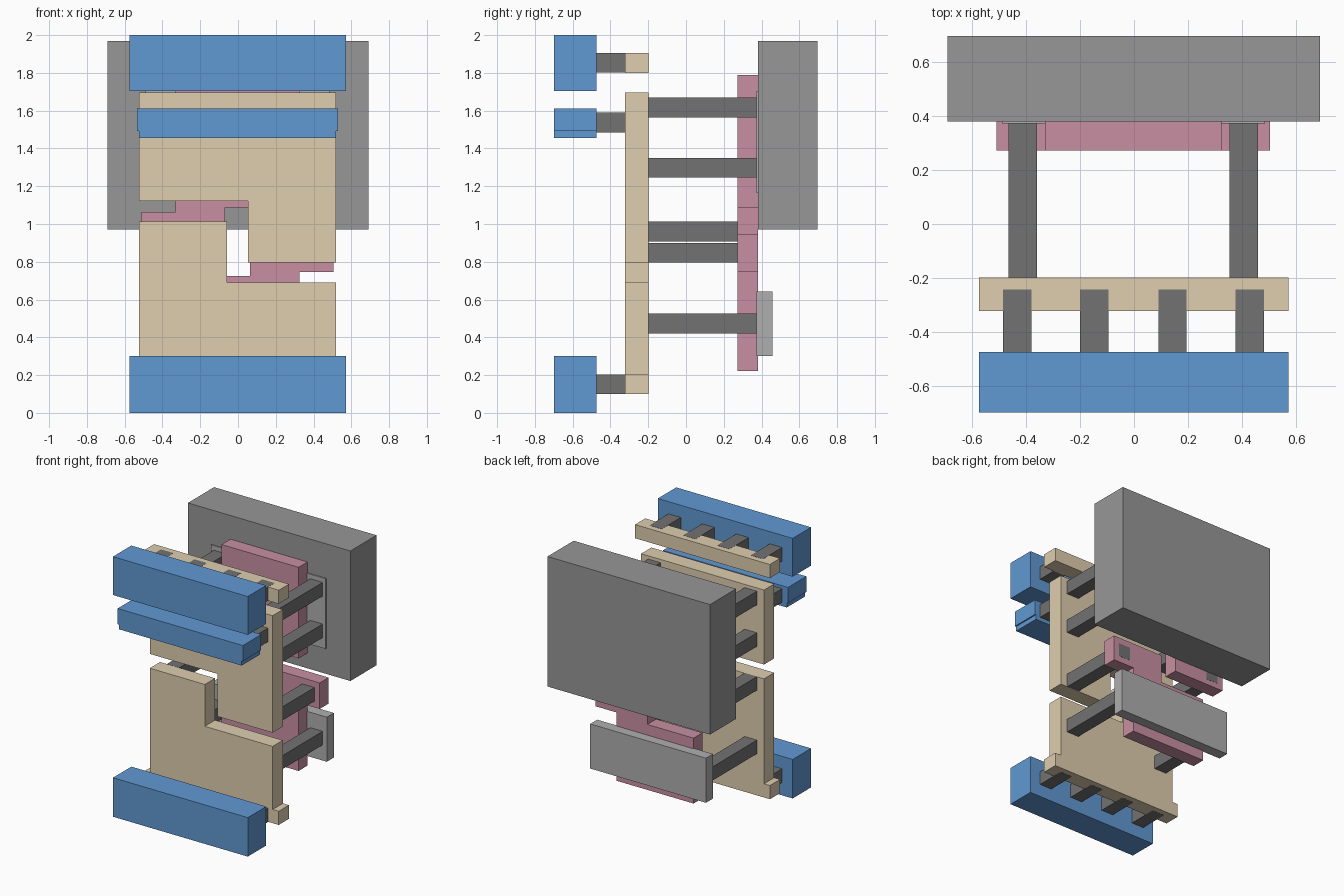
import bpy, bmesh

if "Cube" in bpy.data.objects:
    bpy.data.objects.remove(bpy.data.objects["Cube"])


def material(name, rgb):
    m = bpy.data.materials.new(name)
    m.diffuse_color = (*rgb, 1)
    m.use_nodes = True
    m.node_tree.nodes["Principled BSDF"].inputs["Base Color"].default_value = m.diffuse_color
    return m


BLUE = material("blue", (0.12, 0.32, 0.65))
TAN = material("tan", (0.74, 0.62, 0.43))
PINK = material("pink", (0.58, 0.28, 0.36))
DARK = material("dark_grey", (0.17, 0.17, 0.17))
GREY = material("grey", (0.31, 0.31, 0.31))
LIGHT = material("light_grey", (0.43, 0.43, 0.43))


def plate(name, outline, y0, y1, mat):
    """Extrude an x-z outline from y0 back to y1."""
    bm = bmesh.new()
    face = bm.faces.new([bm.verts.new((x, y0, z)) for x, z in outline])
    ext = bmesh.ops.extrude_face_region(bm, geom=[face])
    verts = [v for v in ext["geom"] if isinstance(v, bmesh.types.BMVert)]
    bmesh.ops.translate(bm, verts=verts, vec=(0, y1 - y0, 0))
    bmesh.ops.recalc_face_normals(bm, faces=bm.faces)
    mesh = bpy.data.meshes.new(name)
    bm.to_mesh(mesh)
    bm.free()
    mesh.materials.append(mat)
    obj = bpy.data.objects.new(name, mesh)
    bpy.context.collection.objects.link(obj)
    return obj


def box(name, x0, x1, y0, y1, z0, z1, mat):
    return plate(name, [(x0, z0), (x1, z0), (x1, z1), (x0, z1)], y0, y1, mat)


# front bumper bars
box("lower_front_bar", -.575, .572, -.698, -.475, 0, .30, BLUE)
box("upper_front_bar", -.575, .572, -.698, -.475, 1.705, 2.0, BLUE)
box("middle_front_bar", -.535, .53, -.698, -.475, 1.492, 1.612, BLUE)
box("middle_front_bar_lip", -.525, .52, -.698, -.475, 1.455, 1.492, BLUE)

# interlocking tan front plates with their wider end strips
plate("lower_front_plate", [(-.525, .205), (.52, .205), (.52, .69), (-.057, .69),
                            (-.057, 1.012), (-.525, 1.012)], -.322, -.198, TAN)
plate("upper_front_plate", [(-.525, 1.122), (.052, 1.122), (.052, .795), (.52, .795),
                            (.52, 1.695), (-.525, 1.695)], -.322, -.198, TAN)
box("lower_strip", -.575, .572, -.322, -.198, .10, .205, TAN)
box("upper_strip", -.575, .572, -.322, -.198, 1.80, 1.905, TAN)

# rows of four short pegs behind the front bars
for row, z, y1 in (("lower", .099, -.243), ("middle", 1.485, -.322), ("upper", 1.801, -.243)):
    for i, x in enumerate((-.485, -.20, .09, .377)):
        box(f"{row}_peg_{i + 1}", x, x + .105, -.475, y1, z, z + .105, DARK)

# interlocking pink back plates
plate("upper_back_plate", [(-.51, .865), (-.068, .865), (-.068, 1.087), (.325, 1.087),
                           (.325, 1.788), (-.33, 1.788), (-.33, 1.063), (-.51, 1.063)],
      .272, .38, PINK)
plate("lower_back_plate", [(-.33, .222), (.325, .222), (.325, .747), (.505, .747),
                           (.505, .947), (.063, .947), (.063, .725), (-.33, .725)],
      .272, .38, PINK)

# long rods joining the front to the back
LEFT, RIGHT = -.465, .355
for i, (x, z) in enumerate([(LEFT, 1.565), (RIGHT, 1.565), (LEFT, 1.245), (RIGHT, 1.245),
                            (LEFT, .908), (RIGHT, .795), (LEFT, .42), (RIGHT, .42)]):
    box(f"long_rod_{i + 1}", x, x + .105, -.2, .381, z, z + .105, DARK)

# rear block and backing panels
box("rear_block", -.692, .69, .38, .697, .97, 1.97, GREY)
box("upper_backing_panel", -.49, .485, .372, .455, 1.165, 1.705, LIGHT)
box("lower_backing_panel", -.49, .495, .372, .457, .30, .643, LIGHT)
